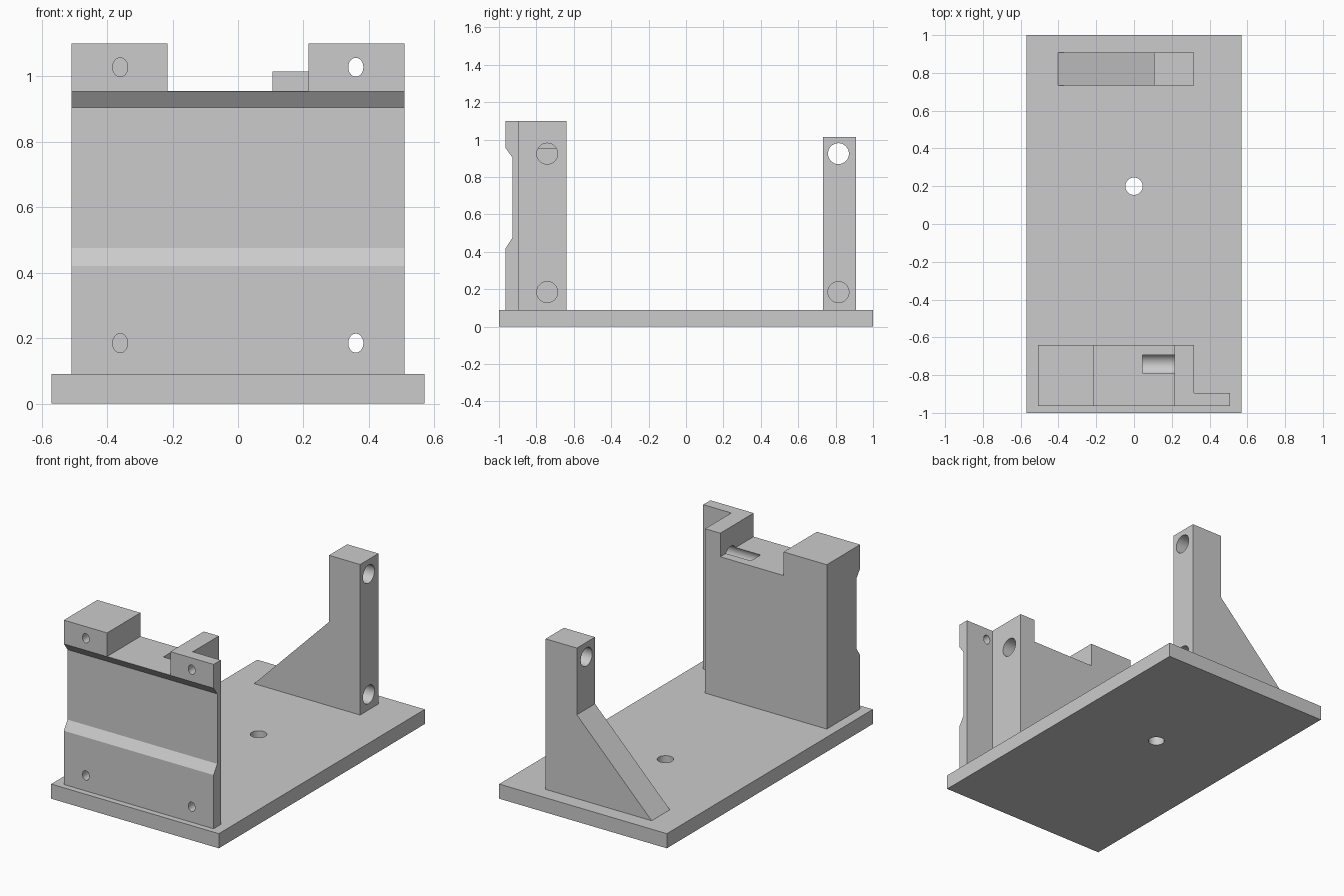
import bpy, bmesh, math
from mathutils import Matrix, Vector

cube = bpy.data.objects.get("Cube")
if cube:
    bpy.data.objects.remove(cube, do_unlink=True)

grey = bpy.data.materials.new("light grey")
grey.use_nodes = True
grey.diffuse_color = (0.6, 0.6, 0.6, 1)
grey.node_tree.nodes["Principled BSDF"].inputs["Base Color"].default_value = (0.6, 0.6, 0.6, 1)


def make_object(name, bm):
    bmesh.ops.recalc_face_normals(bm, faces=bm.faces)
    mesh = bpy.data.meshes.new(name)
    bm.to_mesh(mesh)
    bm.free()
    mesh.materials.append(grey)
    obj = bpy.data.objects.new(name, mesh)
    bpy.context.collection.objects.link(obj)
    return obj


def prism(name, points, offset):
    """Extrude a flat outline of 3D points by an offset."""
    bm = bmesh.new()
    face = bm.faces.new([bm.verts.new(p) for p in points])
    ext = bmesh.ops.extrude_face_region(bm, geom=[face])
    moved = [g for g in ext["geom"] if isinstance(g, bmesh.types.BMVert)]
    bmesh.ops.translate(bm, verts=moved, vec=Vector(offset))
    return make_object(name, bm)


def box(name, lo, hi):
    (x0, y0, z0), (x1, y1, z1) = lo, hi
    return prism(name, [(x0, y0, z0), (x1, y0, z0), (x1, y1, z0), (x0, y1, z0)],
                 (0, 0, z1 - z0))


def drill(axis, start, end, ru, rv):
    """Elliptical cutter from start to end; ru and rv follow the two cross axes."""
    a, b = Vector(start), Vector(end)
    u, v = {"X": ((0, 1, 0), (0, 0, 1)), "Y": ((1, 0, 0), (0, 0, 1)),
            "Z": ((1, 0, 0), (0, 1, 0))}[axis]
    ring = []
    for i in range(48):
        t = 2 * math.pi * (i + 0.5) / 48
        ring.append(a + Vector(u) * ru * math.cos(t) + Vector(v) * rv * math.sin(t))
    return prism("drill_cutter", ring, b - a)


def cut(obj, cutters):
    for c in cutters:
        c.hide_render = True
        mod = obj.modifiers.new("cut", "BOOLEAN")
        mod.operation = "DIFFERENCE"
        mod.solver = "EXACT"
        mod.object = c
    bpy.context.view_layer.update()
    deps = bpy.context.evaluated_depsgraph_get()
    mesh = bpy.data.meshes.new_from_object(obj.evaluated_get(deps))
    obj.modifiers.clear()
    obj.data = mesh
    for c in cutters:
        bpy.data.objects.remove(c, do_unlink=True)
    bpy.ops.object.select_all(action="DESELECT")
    obj.select_set(True)
    bpy.context.view_layer.objects.active = obj
    bpy.ops.object.shade_smooth_by_angle(angle=math.radians(25))


BASE_TOP = 0.09
HOLE_ZS = (0.185, 0.925)

# Base plate with a centre hole
base = box("base_plate", (-0.57, -1, 0), (0.57, 1, BASE_TOP))
cut(base, [drill("Z", (0, 0.2, -0.1), (0, 0.2, 0.2), 0.046, 0.046)])

# Front block: side profile with a shallow groove across the front face
profile = [(-0.964, BASE_TOP), (-0.964, 0.42), (-0.928, 0.475), (-0.928, 0.905),
           (-0.964, 0.954), (-0.964, 1.1), (-0.64, 1.1), (-0.64, BASE_TOP)]
block = prism("front_block", [(-0.509, y, z) for y, z in profile], (1.018, 0, 0))
cutters = [
    box("top_notch_cutter", (-0.215, -1.1, 0.955), (0.215, -0.5, 1.3)),
    box("flange_cutter", (0.318, -0.894, -0.1), (0.7, -0.5, 1.3)),
]
# Blind side holes; the upper one breaks through the notch floor
for z in HOLE_ZS:
    cutters.append(drill("X", (0.045, -0.742, z), (0.4, -0.742, z), 0.056, 0.056))
# Screw holes in the front face: through the flange, blind in the block
for x in (-0.36, 0.36):
    for z in (0.185, 1.028):
        cutters.append(drill("Y", (x, -1.1, z), (x, -0.72, z), 0.023, 0.029))
cut(block, cutters)

# Rear post with a sloping gusset
outline = [(-0.403, BASE_TOP), (0.318, BASE_TOP), (0.318, 1.015),
           (0.106, 1.015), (0.106, 0.605)]
post = prism("rear_post", [(x, 0.732, z) for x, z in outline], (0, 0.177, 0))
cut(post, [
    drill("X", (0.045, 0.815, HOLE_ZS[0]), (0.4, 0.815, HOLE_ZS[0]), 0.056, 0.056),
    drill("X", (0.0, 0.815, HOLE_ZS[1]), (0.4, 0.815, HOLE_ZS[1]), 0.056, 0.056),
])
